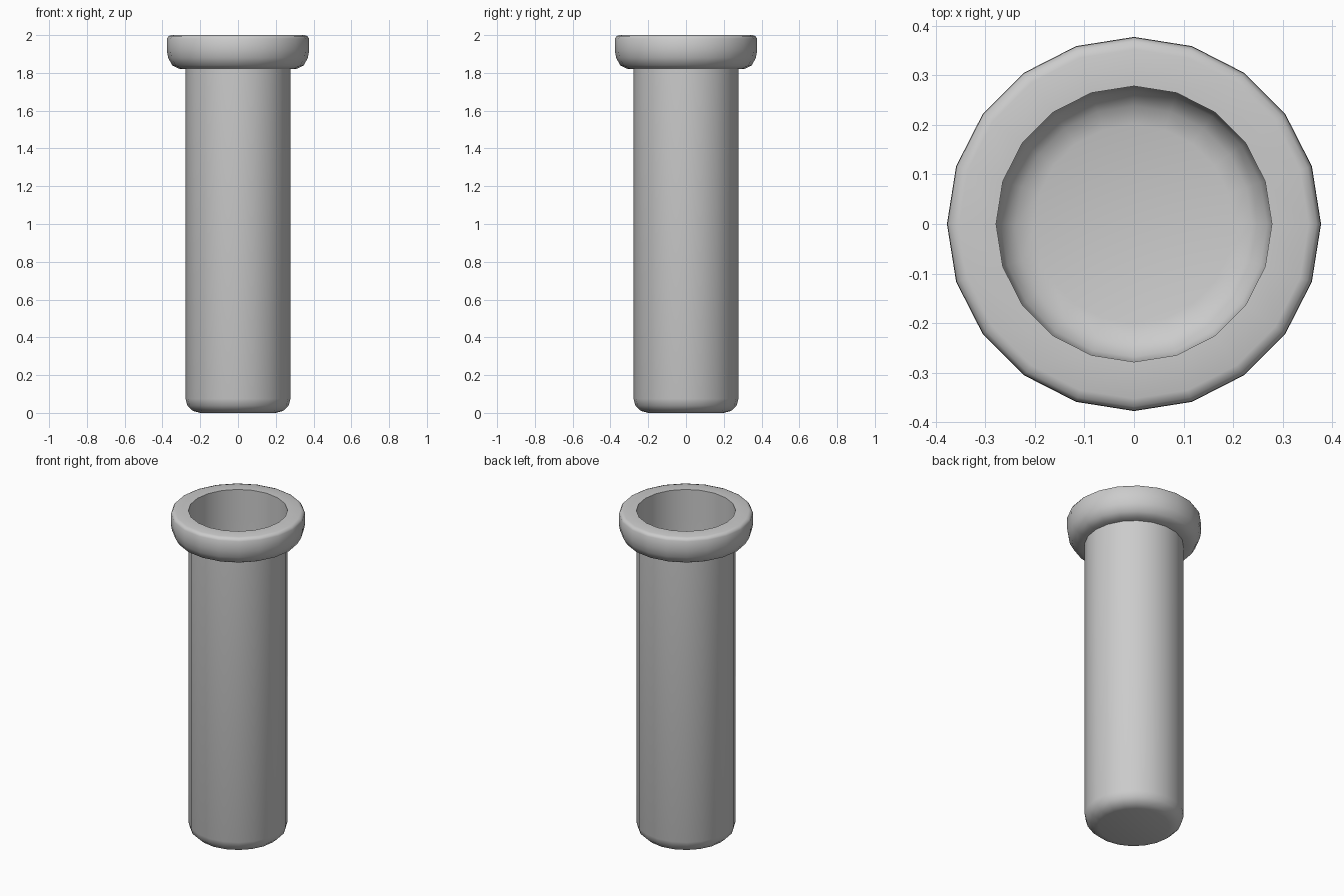
import bpy, bmesh, math

if "Cube" in bpy.data.objects:
    bpy.data.objects.remove(bpy.data.objects["Cube"])

SIDES = 20


def lathe(name, profile):
    """Revolve an (r, z) profile about z, with vertices on the axes."""
    bm = bmesh.new()
    rings = []
    for r, z in profile:
        rings.append([bm.verts.new((r * math.cos(2 * math.pi * i / SIDES),
                                    r * math.sin(2 * math.pi * i / SIDES), z))
                      for i in range(SIDES)])
    for a, b in zip(rings, rings[1:]):
        for i in range(SIDES):
            j = (i + 1) % SIDES
            bm.faces.new((a[i], a[j], b[j], b[i]))
    return bm, rings


def finish(name, bm):
    mesh = bpy.data.meshes.new(name)
    bm.to_mesh(mesh)
    bm.free()
    obj = bpy.data.objects.new(name, mesh)
    bpy.context.collection.objects.link(obj)
    bpy.ops.object.select_all(action='DESELECT')
    obj.select_set(True)
    bpy.context.view_layer.objects.active = obj
    bpy.ops.object.shade_smooth_by_angle(angle=math.radians(50))
    return obj


# Thin single-walled tube with a rounded, closed base
bm, rings = lathe("tube", [(0.20, 0.0), (0.238, 0.01), (0.268, 0.038),
                           (0.278, 0.075), (0.278, 1.82), (0.278, 2.0)])
bm.faces.new(list(reversed(rings[0])))
finish("tube", bm)

# Rounded lip around the mouth, wrapped onto the tube wall
bm, rings = lathe("lip", [(0.278, 1.82), (0.312, 1.822), (0.348, 1.84),
                          (0.37, 1.88), (0.377, 1.92), (0.376, 1.982),
                          (0.368, 1.995), (0.352, 2.0), (0.278, 2.0)])
finish("lip", bm)
